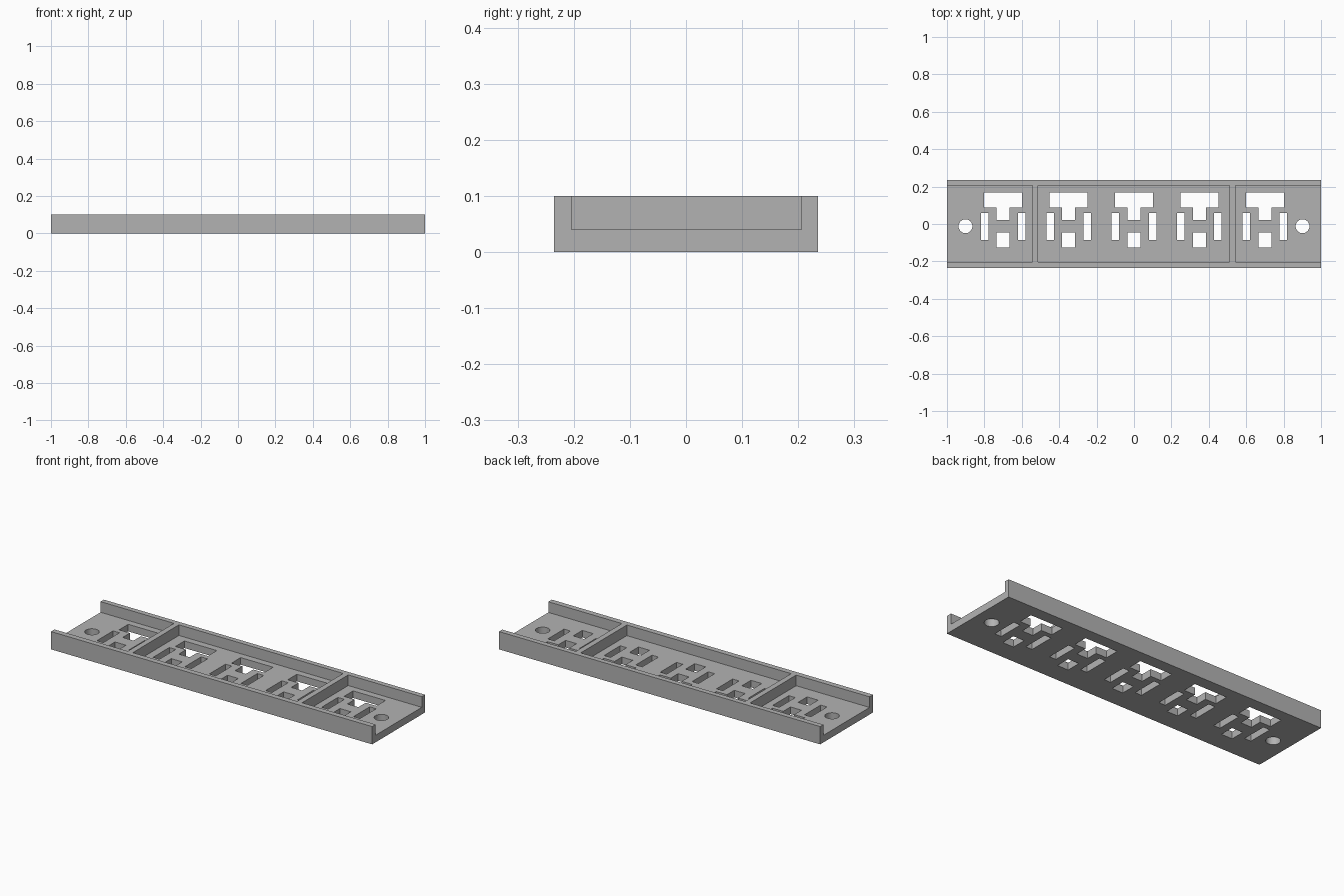
import bpy
import bmesh
from math import cos, sin, tau

cube = bpy.data.objects.get("Cube")
if cube:
    bpy.data.objects.remove(cube, do_unlink=True)

HALF_WIDTH = 0.235
HEIGHT = 0.1
FLOOR = 0.04

grey = bpy.data.materials.new("grey plastic")
grey.use_nodes = True
colour = (0.45, 0.45, 0.45, 1)
grey.diffuse_color = colour
grey.node_tree.nodes["Principled BSDF"].inputs["Base Color"].default_value = colour


def rect(x0, x1, y0, y1):
    return [(x0, y0), (x1, y0), (x1, y1), (x0, y1)]


def prisms(name, outlines, z0, z1):
    """One object made of upright prisms with the given outlines."""
    bm = bmesh.new()
    for outline in outlines:
        base = bm.faces.new([bm.verts.new((x, y, z0)) for x, y in outline])
        top = bmesh.ops.extrude_face_region(bm, geom=[base])["geom"]
        verts = [v for v in top if isinstance(v, bmesh.types.BMVert)]
        bmesh.ops.translate(bm, verts=verts, vec=(0, 0, z1 - z0))
    bmesh.ops.recalc_face_normals(bm, faces=bm.faces)
    mesh = bpy.data.meshes.new(name)
    bm.to_mesh(mesh)
    bm.free()
    mesh.materials.append(grey)
    obj = bpy.data.objects.new(name, mesh)
    bpy.context.collection.objects.link(obj)
    return obj


def cut(target, cutter):
    """Subtract the cutter, then discard it."""
    cutter.hide_render = True
    mod = target.modifiers.new("cut", "BOOLEAN")
    mod.operation = "DIFFERENCE"
    mod.solver = "EXACT"
    mod.object = cutter
    bpy.context.view_layer.objects.active = target
    bpy.ops.object.modifier_apply(modifier=mod.name)
    bpy.data.objects.remove(cutter, do_unlink=True)


# Solid block that becomes the tray
tray = prisms("mounting_tray", [rect(-1, 1, -HALF_WIDTH, HALF_WIDTH)], 0, HEIGHT)

# Three pockets, open at both ends, leaving side walls and two dividers
pockets = [rect(x0, x1, -0.204, 0.206)
           for x0, x1 in ((-1.1, -0.543), (-0.512, 0.511), (0.542, 1.1))]
cut(tray, prisms("pocket_cutter", pockets, FLOOR, HEIGHT + 0.1))

# Repeated slot group: T slot, square hole and two side slots
holes = []
for cx in (-0.7, -0.35, 0, 0.35, 0.7):
    half_t = [(0.034, 0.022), (0.034, 0.087), (0.101, 0.087), (0.101, 0.168)]
    holes.append([(cx + x, y) for x, y in half_t]
                 + [(cx - x, y) for x, y in reversed(half_t)])
    holes.append(rect(cx - 0.034, cx + 0.034, -0.126, -0.045))
    for side in (-1, 1):
        sx = cx + side * 0.099
        holes.append(rect(sx - 0.02, sx + 0.02, -0.085, 0.059))

# Round screw hole at each end
for cx in (-0.901, 0.901):
    angles = [tau * i / 48 for i in range(48)]
    holes.append([(cx + 0.037 * cos(a), -0.012 + 0.037 * sin(a)) for a in angles])
cut(tray, prisms("hole_cutter", holes, -0.1, FLOOR + 0.03))

# Smooth the round holes, keep every edge sharp
bpy.ops.object.select_all(action="DESELECT")
tray.select_set(True)
bpy.context.view_layer.objects.active = tray
bpy.ops.object.shade_smooth_by_angle(angle=0.5)
